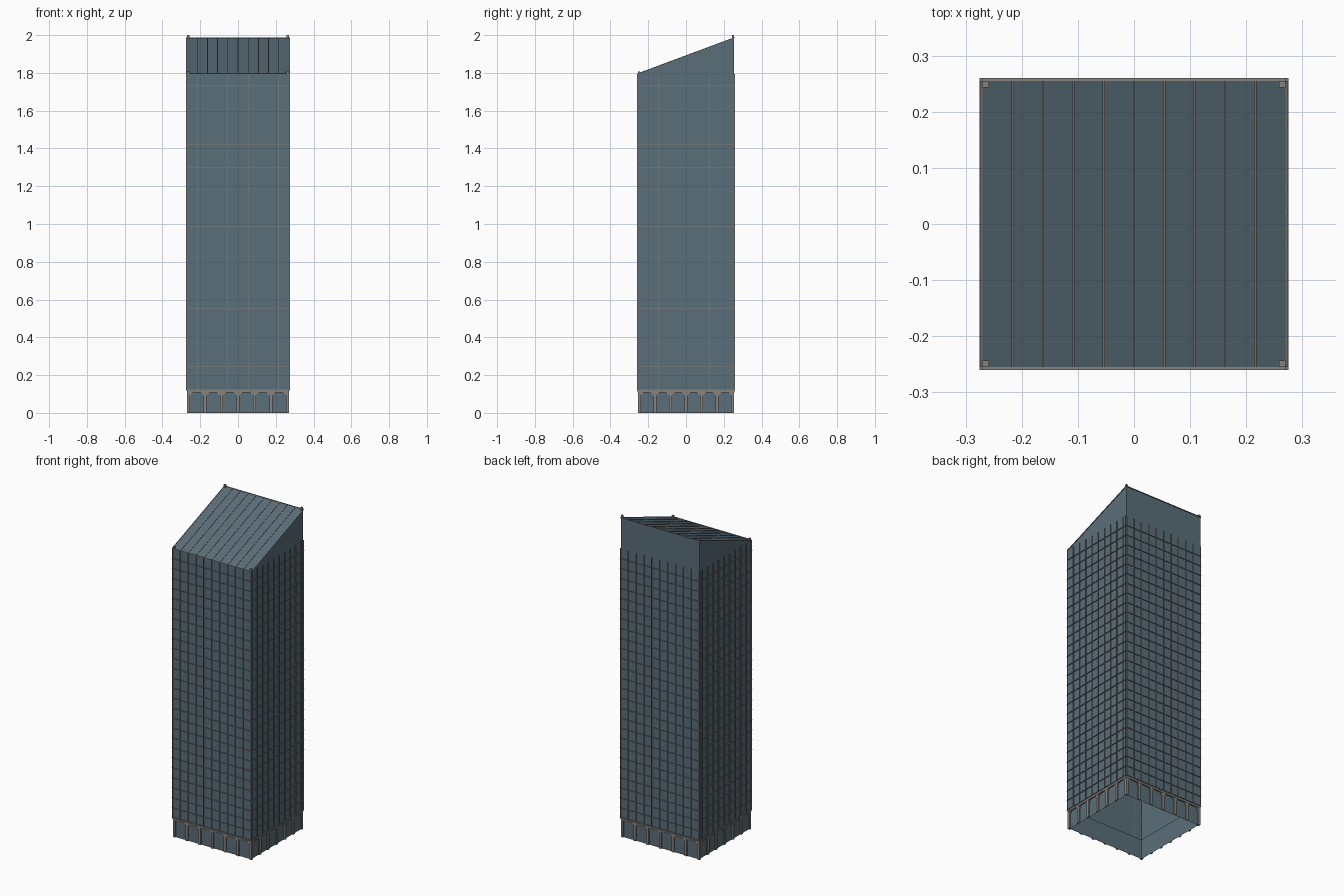
import bpy
import bmesh

cube = bpy.data.objects.get("Cube")
if cube:
    bpy.data.objects.remove(cube, do_unlink=True)


def material(name, color):
    m = bpy.data.materials.new(name)
    m.use_nodes = True
    m.diffuse_color = (*color, 1)
    m.node_tree.nodes["Principled BSDF"].inputs["Base Color"].default_value = (*color, 1)
    return m


GLASS = material("blue_grey_glass", (0.102, 0.157, 0.191))
STONE = material("warm_grey_stone", (0.245, 0.228, 0.205))

# Main dimensions
HX, HY = 0.27, 0.255          # half size of the tower wall
FIN = 0.005                   # fin depth
THIN = 0.0003                 # half thickness of fins and ledges
RECESS = 0.008                # setback of the arcade glass
BASE = 0.12                   # bottom of the curtain wall
LOW, HIGH = 1.795, 1.985      # roof edge heights, front and back
FLOOR, BAY = 0.062, 0.054
SIDES = [("y", -1), ("y", 1), ("x", -1), ("x", 1)]
RIGHT = ("x", 1)


def half(side):
    """Half width along the wall, and distance of the wall from the centre."""
    return (HX, HY) if side[0] == "y" else (HY, HX)


def finish(name, bm, mat):
    bmesh.ops.recalc_face_normals(bm, faces=bm.faces)
    mesh = bpy.data.meshes.new(name)
    bm.to_mesh(mesh)
    bm.free()
    mesh.materials.append(mat)
    bpy.context.collection.objects.link(bpy.data.objects.new(name, mesh))


def prism(bm, side, outline, d0, d1):
    """Extrude a (u, z) outline from depth d0 to d1 along a side's normal."""
    axis, sign = side

    def ring(d):
        return [bm.verts.new((u, sign * d, z) if axis == "y" else (sign * d, u, z))
                for u, z in outline]
    a, b = ring(d0), ring(d1)
    bm.faces.new(a)
    bm.faces.new(b)
    n = len(outline)
    for i in range(n):
        j = (i + 1) % n
        bm.faces.new((a[i], a[j], b[j], b[i]))


def slab(bm, side, u0, u1, z0, z1, d0, d1):
    prism(bm, side, [(u0, z0), (u1, z0), (u1, z1), (u0, z1)], d0, d1)


def roof_z(y):
    return LOW + (HIGH - LOW) * (y + HY) / (2 * HY)


# Hollow glass shell, recessed at the arcade and open underneath
bm = bmesh.new()
rings = []
for inset, z in ((RECESS, 0), (RECESS, BASE + 0.004), (0, BASE + 0.005), (0, None)):
    x, y = HX - inset, HY - inset
    rings.append([bm.verts.new((px, py, roof_z(py) if z is None else z))
                  for px, py in ((-x, -y), (x, -y), (x, y), (-x, y))])
for a, b in zip(rings, rings[1:]):
    for i in range(4):
        j = (i + 1) % 4
        bm.faces.new((a[i], a[j], b[j], b[i]))
bm.faces.new(rings[-1])
finish("glass_shell", bm, GLASS)

# Blade-thin vertical fins and floor ledges on all four walls
vertical, ledges = bmesh.new(), bmesh.new()
for side in SIDES:
    w, d = half(side)
    step = BAY if side[0] == "x" else w / 5
    for u in [-w + THIN] + [-w + step * k for k in range(1, 10)] + [w - THIN]:
        slab(vertical, side, u - THIN, u + THIN, BASE, LOW, d, d + FIN)
    for k in range(27):
        z = BASE + FLOOR * k
        slab(ledges, side, -w - FIN, w + FIN, z - THIN, z + THIN, d, d + FIN)
finish("vertical_fins", vertical, STONE)
finish("floor_ledges", ledges, STONE)

# Arcade: columns, corner brackets and lintel
columns, brackets, lintel = bmesh.new(), bmesh.new(), bmesh.new()
for side in SIDES:
    w, d = half(side)
    back = d - RECESS + 0.0002
    pitch = (w - 0.008) / 3
    for k in range(-3, 4):
        u = k * pitch
        slab(columns, side, u - 0.008, u + 0.008, 0, 0.108, back, d)
        for s in (-1, 1):
            if abs(k + s) > 3:
                continue
            e = u + s * 0.008
            outline = [(e, 0.108), (e, 0.088), (e + s * 0.004, 0.099),
                       (e + s * 0.014, 0.108)]
            prism(brackets, side, outline, back, d - 0.003)
    slab(lintel, side, -w, w, 0.108, BASE + 0.003, back, d + 0.001)
finish("arcade_columns", columns, STONE)
finish("arcade_brackets", brackets, STONE)
finish("arcade_lintel", lintel, STONE)

# Standing seams and raking edges of the sloped roof
seams, trim = bmesh.new(), bmesh.new()


def rake(bm, x0, x1, below, above):
    outline = [(y, roof_z(y) + h) for y, h in
               ((-HY, -below), (HY, -below), (HY, above), (-HY, above))]
    prism(bm, RIGHT, outline, x0, x1)


for k in range(-4, 5):
    x = k * HX / 5
    rake(seams, x - 0.002, x + 0.002, -0.0002, 0.003)
finish("roof_seams", seams, STONE)

for s in (-1, 1):
    x0, x1 = sorted((s * HX, s * (HX + 0.004)))
    rake(trim, x0, x1, 0.001, 0.002)
for side, z in ((SIDES[0], LOW), (SIDES[1], HIGH)):
    slab(trim, side, -HX, HX, z - 0.001, z + 0.002, HY, HY + FIN)
finish("roof_edge_trim", trim, STONE)

# Small posts at the roof corners
posts = bmesh.new()
for sx in (-1, 1):
    for y, top in ((-HY + 0.006, LOW + 0.013), (HY - 0.006, 2.0)):
        x0, x1 = sorted((sx * (HX - 0.012), sx * HX))
        slab(posts, RIGHT, y - 0.006, y + 0.006, roof_z(y) - 0.001, top, x0, x1)
finish("corner_posts", posts, STONE)
